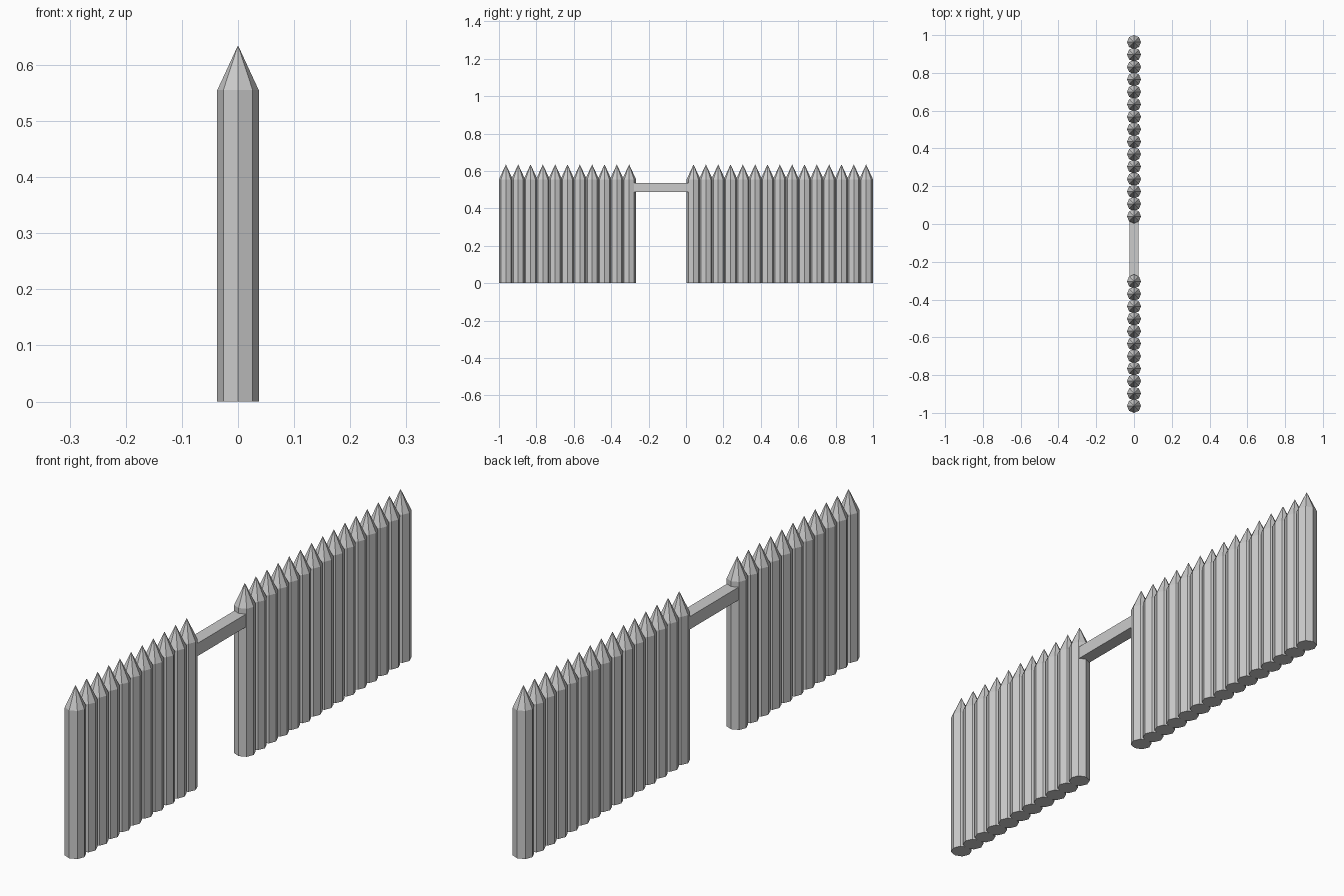
import bpy, bmesh

if "Cube" in bpy.data.objects:
    bpy.data.objects.remove(bpy.data.objects["Cube"])

R = 0.037          # post radius
SHOULDER = 0.555   # where the point starts
TIP = 0.635
END = 1 - R        # outermost post centre
PITCH = 0.0659     # post spacing


def add_row(name, start, step, count):
    """Row of sharpened octagonal posts along y."""
    bm = bmesh.new()
    bmesh.ops.create_circle(bm, cap_ends=True, segments=8, radius=R)
    base = bm.faces[:]
    # raise the shaft, keeping the bottom cap
    side = bmesh.ops.extrude_face_region(bm, geom=base, use_keep_orig=True)
    top = [g for g in side["geom"] if isinstance(g, bmesh.types.BMVert)]
    cap = [g for g in side["geom"] if isinstance(g, bmesh.types.BMFace)]
    bmesh.ops.translate(bm, verts=top, vec=(0, 0, SHOULDER))
    # poke the top cap into a sharpened point
    poked = bmesh.ops.poke(bm, faces=cap)
    poked["verts"][0].co.z = TIP
    bmesh.ops.recalc_face_normals(bm, faces=bm.faces)
    mesh = bpy.data.meshes.new(name)
    bm.to_mesh(mesh)
    bm.free()
    ob = bpy.data.objects.new(name, mesh)
    ob.location.y = start
    bpy.context.collection.objects.link(ob)
    # repeat the post
    arr = ob.modifiers.new("row", 'ARRAY')
    arr.count = count
    arr.use_relative_offset = False
    arr.use_constant_offset = True
    arr.constant_offset_displace = (0, step, 0)


# the two palisade sections either side of the gateway
add_row("long_post_row", END, -PITCH, 15)
add_row("short_post_row", -END, PITCH, 11)

# lintel beam across the gateway, let into the end posts
y0 = -END + 10 * PITCH
y1 = END - 14 * PITCH
bpy.ops.mesh.primitive_cube_add(size=1, location=(0, (y0 + y1) / 2, 0.511))
beam = bpy.context.object
beam.name = "gate_lintel"
beam.scale = (0.048, y1 - y0, 0.048)
